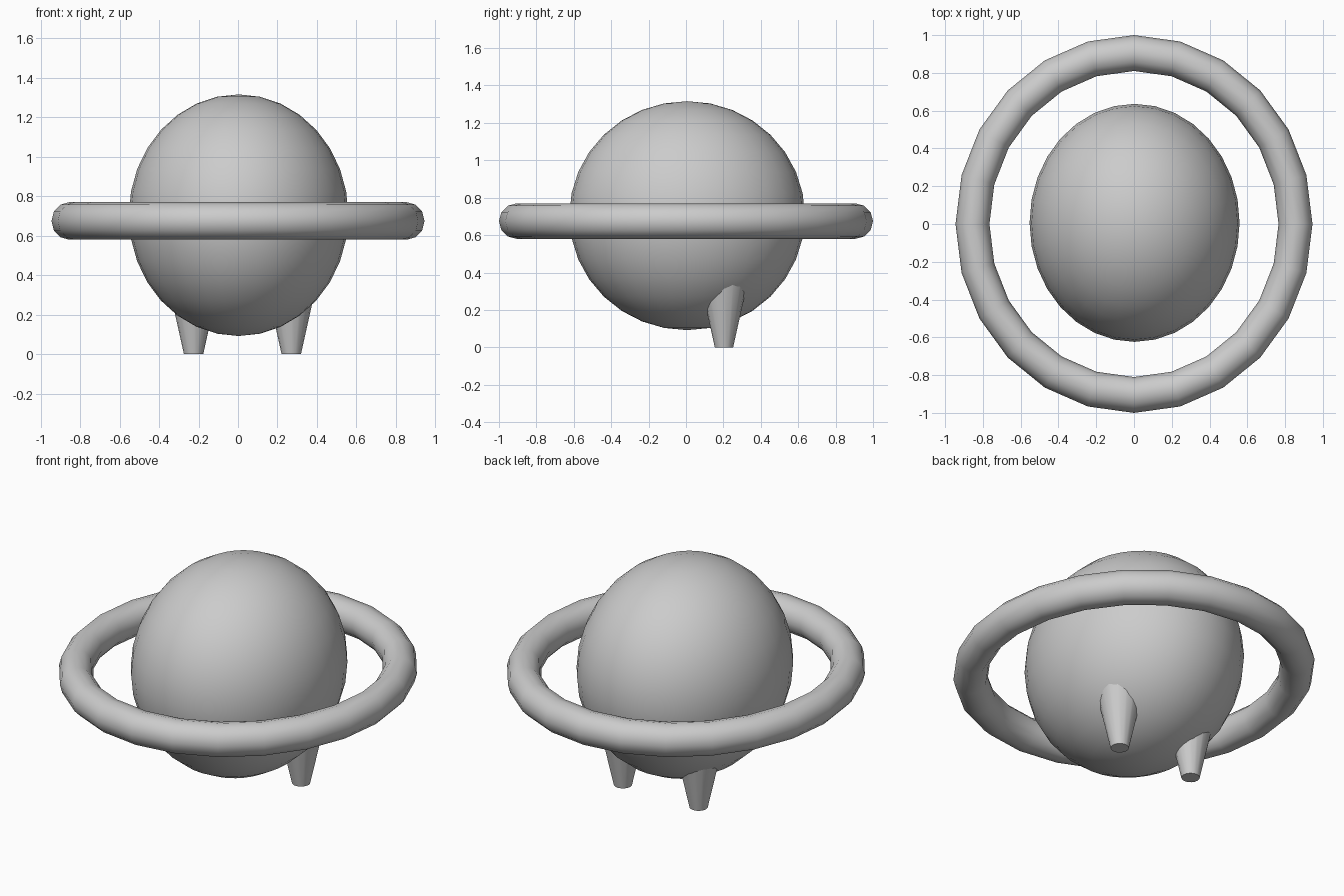
import bpy
import math

if "Cube" in bpy.data.objects:
    bpy.data.objects.remove(bpy.data.objects["Cube"])


def finish(name, scale=(1, 1, 1)):
    obj = bpy.context.object
    obj.name = name
    obj.scale = scale
    bpy.ops.object.transform_apply(location=False, rotation=False, scale=True)
    bpy.ops.object.shade_smooth_by_angle(angle=math.radians(40))
    return obj


# Egg-like round body
bpy.ops.mesh.primitive_uv_sphere_add(segments=32, ring_count=16, radius=1,
                                     location=(0.003, 0.006, 0.704))
finish("body", (0.556, 0.63, 0.612))

# Floating ring around the body, slightly narrower in x
bpy.ops.mesh.primitive_torus_add(major_segments=24, minor_segments=12,
                                 major_radius=0.905, minor_radius=0.095,
                                 location=(0, 0, 0.675))
finish("ring", (0.945, 1, 1))

# Two tapered legs at the back, sunk into the body
LEG_HEIGHT = 0.4
for name, x in (("left_leg", -0.225), ("right_leg", 0.27)):
    bpy.ops.mesh.primitive_cone_add(vertices=16, radius1=0.049, radius2=0.138,
                                    depth=LEG_HEIGHT,
                                    location=(x, 0.203, LEG_HEIGHT / 2))
    finish(name)
